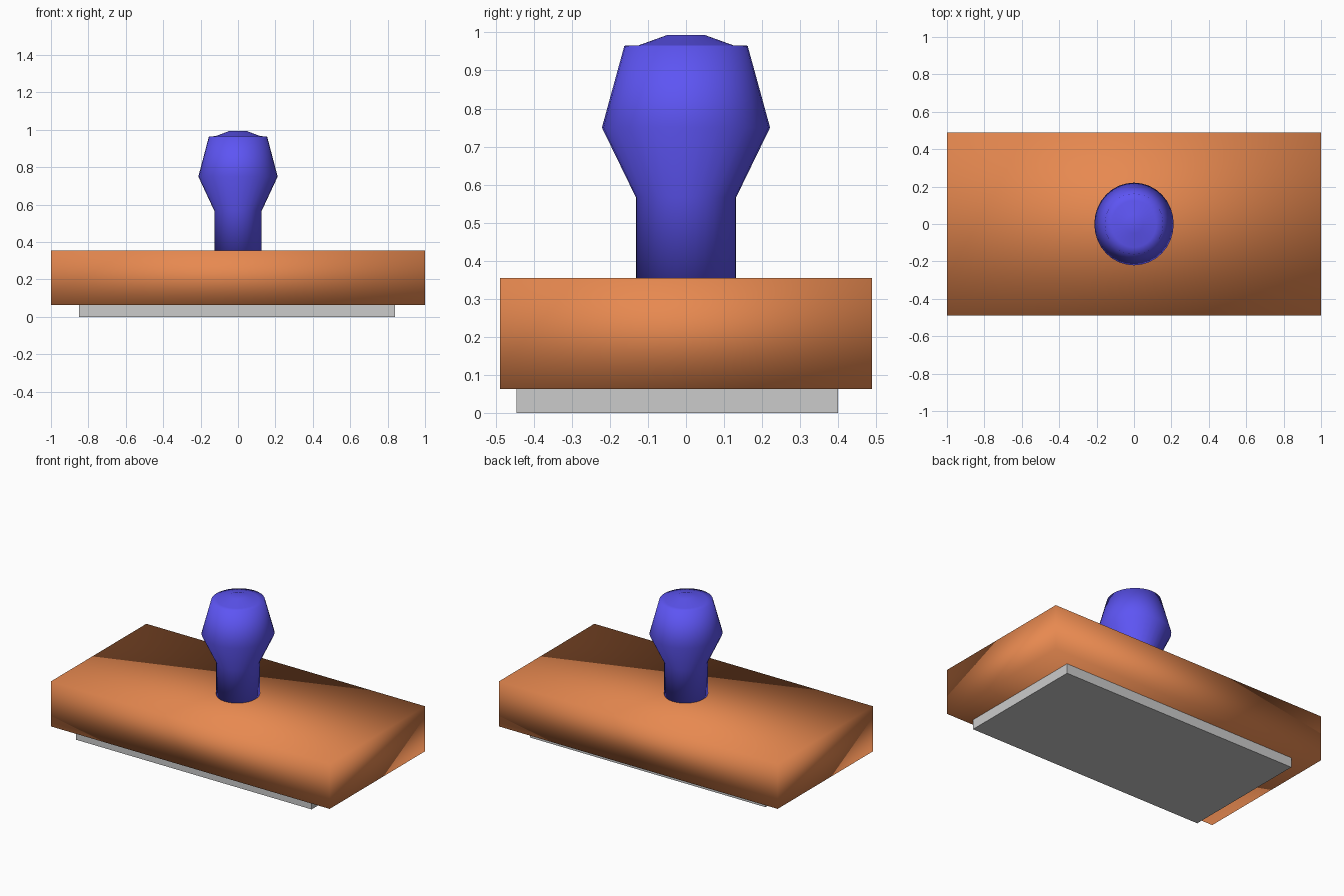
import bpy, bmesh, math
from mathutils import Vector

if "Cube" in bpy.data.objects:
    bpy.data.objects.remove(bpy.data.objects["Cube"])


def finish(name, bm, color=None, smooth=False):
    bmesh.ops.recalc_face_normals(bm, faces=bm.faces)
    for f in bm.faces:
        f.smooth = smooth
    mesh = bpy.data.meshes.new(name)
    bm.to_mesh(mesh)
    bm.free()
    obj = bpy.data.objects.new(name, mesh)
    bpy.context.collection.objects.link(obj)
    if color:
        mat = bpy.data.materials.new(name + "_paint")
        mat.diffuse_color = (*color, 1)
        mat.use_nodes = True
        mat.node_tree.nodes["Principled BSDF"].inputs["Base Color"].default_value = mat.diffuse_color
        mesh.materials.append(mat)
    return obj


def box(name, low, high, color=None, smooth=False):
    low, high = Vector(low), Vector(high)
    bm = bmesh.new()
    bmesh.ops.create_cube(bm, size=1)
    bmesh.ops.scale(bm, vec=high - low, verts=bm.verts)
    bmesh.ops.translate(bm, vec=(low + high) / 2, verts=bm.verts)
    return finish(name, bm, color, smooth)


def lathe(name, profile, x_scale, color, sides=32):
    bm = bmesh.new()
    rings = []
    for r, z in profile:
        angles = [2 * math.pi * i / sides for i in range(sides)]
        rings.append([bm.verts.new((r * x_scale * math.cos(a), r * math.sin(a), z))
                      for a in angles])
    for a, b in zip(rings, rings[1:]):
        for i in range(sides):
            j = (i + 1) % sides
            bm.faces.new((a[i], a[j], b[j], b[i]))
    bm.faces.new(rings[0][::-1])
    bm.faces.new(rings[-1])
    return finish(name, bm, color, True)


# Rubber pad underneath, set slightly off centre
box("stamp_pad", (-0.85, -0.445, 0), (0.84, 0.40, 0.063))

# Wooden block, softly shaded
box("wooden_block", (-1, -0.489, 0.063), (1, 0.489, 0.355), (0.8, 0.25, 0.08), True)

# Turned handle: straight neck, flared grip, low raised cap
lathe("handle", [(0.132, 0.354), (0.132, 0.567), (0.221, 0.75), (0.162, 0.965),
                 (0.125, 0.966), (0.05, 0.993)], 0.96, (0.11, 0.09, 0.9))
